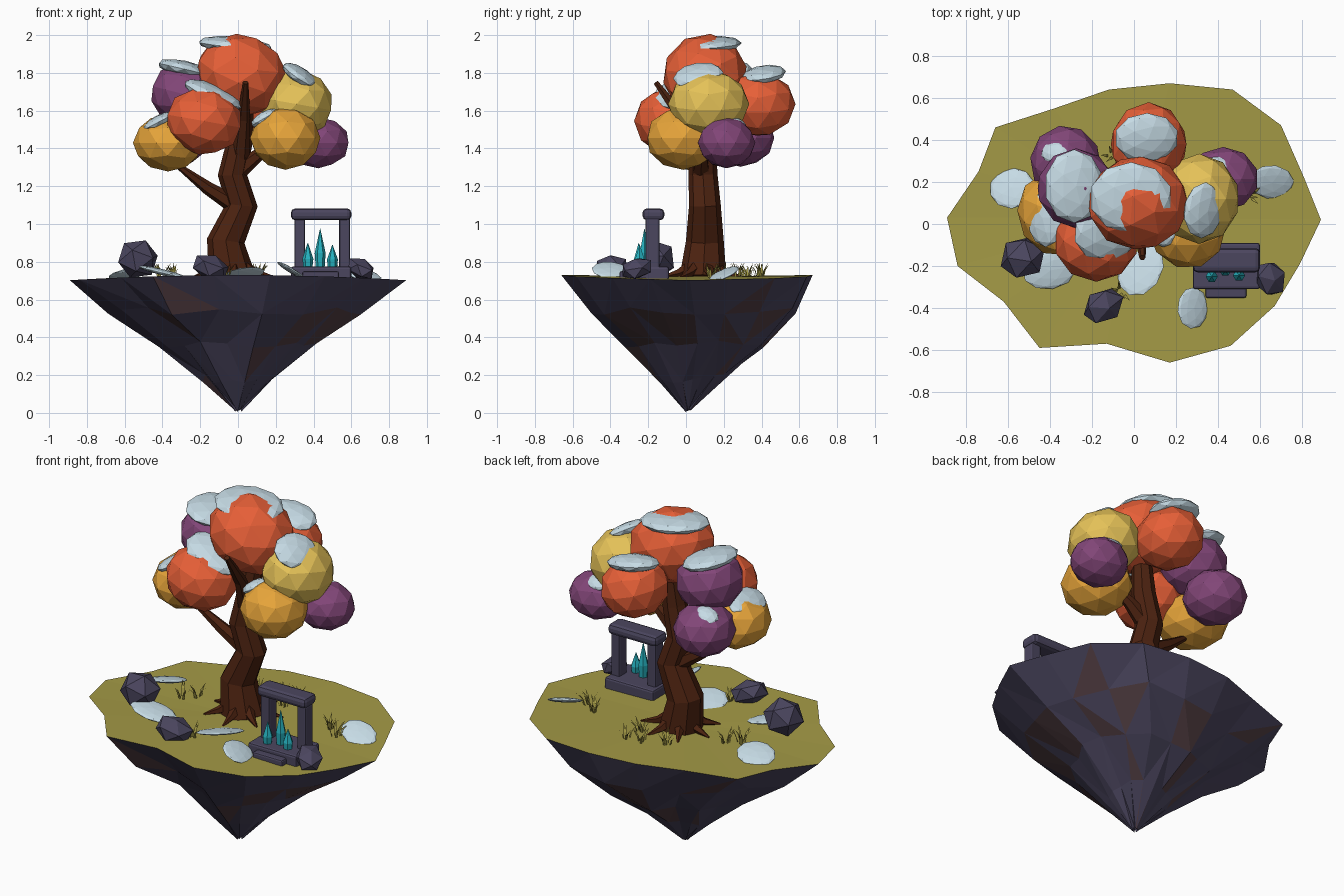
import bpy, bmesh, math, random
from mathutils import Vector, Matrix, Euler

random.seed(4)
cube = bpy.data.objects.get("Cube")
if cube:
    bpy.data.objects.remove(cube)


def material(name, rgb):
    m = bpy.data.materials.new(name)
    m.use_nodes = True
    col = tuple(((c / 255 + 0.055) / 1.055) ** 2.4 for c in rgb) + (1,)
    m.diffuse_color = col
    m.node_tree.nodes["Principled BSDF"].inputs["Base Color"].default_value = col
    return m


ROCK = material("slate", (75, 70, 95))
DIRT = material("brown_earth", (86, 65, 70))
GRASS = material("olive_grass", (164, 154, 70))
SNOW = material("snow", (198, 219, 229))
ORANGE = material("orange_leaves", (230, 95, 55))
YELLOW = material("yellow_leaves", (229, 194, 88))
AMBER = material("amber_leaves", (230, 164, 58))
PURPLE = material("purple_leaves", (130, 70, 120))
BARK = material("bark", (76, 34, 16))
CRYSTAL = material("teal_crystal", (38, 178, 192))


def finish(name, bm, *mats):
    bmesh.ops.recalc_face_normals(bm, faces=bm.faces)
    me = bpy.data.meshes.new(name)
    bm.to_mesh(me)
    bm.free()
    for m in mats:
        me.materials.append(m)
    ob = bpy.data.objects.new(name, me)
    bpy.context.collection.objects.link(ob)
    return ob


def blob(name, mat, loc, radii, tilt=(0, 0, 0), sub=2):
    """Faceted ellipsoid; tilt in degrees."""
    bm = bmesh.new()
    rot = Euler([math.radians(a) for a in tilt])
    bmesh.ops.create_icosphere(bm, subdivisions=sub, radius=1,
                               matrix=Matrix.LocRotScale(Vector(loc), rot, Vector(radii)))
    return finish(name, bm, mat)


def add_tube(bm, path, radii, sides):
    """Tapered tube whose rings turn with the path."""
    pts = [Vector(p) for p in path]
    rings = []
    for i, (p, r) in enumerate(zip(pts, radii)):
        d = pts[min(i + 1, len(pts) - 1)] - pts[max(i - 1, 0)]
        q = Vector((0, 0, 1)).rotation_difference(d)
        rings.append([bm.verts.new(p + q @ Vector((r * math.cos(a), r * math.sin(a), 0)))
                      for a in (math.tau * k / sides for k in range(sides))])
    for a, b in zip(rings, rings[1:]):
        for k in range(sides):
            n = (k + 1) % sides
            bm.faces.new((a[k], a[n], b[n], b[k]))
    bm.faces.new(rings[0][::-1])
    bm.faces.new(rings[-1])


def tube(name, mat, path, radii, sides=6):
    bm = bmesh.new()
    add_tube(bm, path, radii, sides)
    return finish(name, bm, mat)


def box(name, mat, lo, hi, bevel):
    bm = bmesh.new()
    lo, hi = Vector(lo), Vector(hi)
    bmesh.ops.create_cube(bm, size=1, matrix=Matrix.LocRotScale((lo + hi) / 2, None, hi - lo))
    ob = finish(name, bm, mat)
    mod = ob.modifiers.new("rounded_edges", 'BEVEL')
    mod.width, mod.segments = bevel, 2
    return ob


# Floating island: grass lid fanned over shrinking rock rings, bulging to the back
rim = [(.89, .02), (.81, .22), (.70, .47), (.47, .64), (.17, .67), (-.12, .64),
       (-.38, .55), (-.66, .46), (-.74, .25), (-.89, .03), (-.84, -.20), (-.62, -.37),
       (-.45, -.59), (-.13, -.57), (.17, -.66), (.46, -.58), (.67, -.39), (.79, -.19)]
count = len(rim)
bm = bmesh.new()
rings = []
for level, (z, sx, sy, shift) in enumerate([(.73, 1, 1, 0), (.54, .75, .8, .03), (.365, .45, .54, .05),
                                            (.18, .21, .26, .03), (.015, .02, .02, .01)]):
    ring = []
    for x, y in rim:
        wob = 1 + (random.uniform(-.05, .05) if level else 0)
        lift = random.uniform(-.8, .8) * min(z, .03) if level else -.035 * x * x
        ring.append(bm.verts.new((x * sx * wob, y * sy * wob + shift, z + lift)))
    rings.append(ring)
center = bm.verts.new((0, .03, .722))
tip = bm.verts.new((.01, .01, .03))
for k in range(count):
    n = (k + 1) % count
    bm.faces.new((rings[0][k], rings[0][n], center))
    for a, b in zip(rings, rings[1:]):
        quad = (a[k], b[k], b[n], a[n])
        s = random.randint(0, 1)
        quad = quad[s:] + quad[:s]
        for tri in (quad[:3], (quad[0], quad[2], quad[3])):
            bm.faces.new(tri).material_index = 1 if random.random() < .16 else 0
    bm.faces.new((rings[-1][k], tip, rings[-1][n]))
for f in center.link_faces:
    f.material_index = 2
finish("island", bm, ROCK, DIRT, GRASS)

# Trunk, branches and roots
tube("trunk", BARK,
     [(-.03, .09, .71), (-.065, .1, .91), (.02, .1, 1.1), (-.03, .09, 1.26), (.01, .09, 1.44), (.03, .1, 1.62)],
     [.125, .1, .084, .077, .068, .055], 8)
branches = {
    "front_branch": [(.01, .07, 1.36), (.03, -.02, 1.56), (.04, -.16, 1.75)],
    "right_branch": [(0, .1, 1.09), (-.16, .08, 1.19), (-.32, .05, 1.31)],
    "left_branch": [(0, .08, 1.28), (.1, .08, 1.36), (.24, .06, 1.46)],
}
for name, path in branches.items():
    tube(name, BARK, path, [.05, .035, .015])
bm = bmesh.new()
for k in range(7):
    a = math.tau * k / 7 + .3
    d = Vector((math.cos(a), math.sin(a), 0))
    base = Vector((-.03, .09, .77))
    add_tube(bm, [base + d * .07, base + d * .13 - Vector((0, 0, .03)),
                  base + d * random.uniform(.18, .23) - Vector((0, 0, .05))], [.036, .022, .005], 5)
finish("roots", bm, BARK)

# Leaf clusters
for name, mat, loc, radii, tilt in [
    ("crown_leaves", ORANGE, (.02, .10, 1.79), (.25, .225, .212), (12, 22, 0)),
    ("front_leaves", ORANGE, (-.18, -.08, 1.545), (.205, .195, .18), (0, 10, 0)),
    ("back_leaves", ORANGE, (.07, .38, 1.635), (.185, .2, .172), (0, 15, 0)),
    ("right_low_leaves", AMBER, (-.37, .05, 1.43), (.185, .205, .152), (0, 0, 15)),
    ("left_low_leaves", AMBER, (.25, -.015, 1.455), (.185, .2, .168), (0, 0, 20)),
    ("left_high_leaves", YELLOW, (.31, .12, 1.635), (.195, .215, .182), (0, 10, 0)),
    ("right_high_leaves", PURPLE, (-.275, .17, 1.685), (.19, .19, .172), (0, 14, 0)),
    ("right_back_leaves", PURPLE, (-.325, .29, 1.455), (.17, .18, .152), (0, 0, 10)),
    ("left_back_leaves", PURPLE, (.425, .215, 1.43), (.168, .152, .135), (0, 0, 0)),
]:
    blob(name, mat, loc, radii, tilt)

# Snow caps half sunk into the leaves
for name, loc, radii, tilt in [
    ("crown_snow", (-.015, .125, 1.947), (.2, .17, .045), (4, 5, 0)),
    ("right_high_snow", (-.285, .18, 1.82), (.145, .175, .045), (0, 13, 0)),
    ("left_high_snow", (.33, .065, 1.785), (.11, .135, .04), (8, 33, 0)),
    ("back_snow", (.06, .41, 1.79), (.155, .12, .045), (9, 9, 0)),
    ("front_snow", (-.13, -.04, 1.685), (.17, .14, .05), (9, 23, 0)),
    ("right_low_snow", (-.42, .03, 1.54), (.1, .14, .035), (0, -28, 0)),
    ("left_low_snow", (.14, -.03, 1.56), (.08, .08, .035), (0, -30, 0)),
    ("right_back_snow", (-.37, .34, 1.56), (.075, .06, .035), (-25, -15, 0)),
    ("left_back_snow", (.39, .27, 1.53), (.07, .055, .03), (-25, 0, 0)),
]:
    blob(name, SNOW, loc, radii, tilt)

# Snow patches on the ground
for loc, radii, tilt in [
    ((-.58, .17, .735), (.11, .1, .016), (-14, -10, 0)),
    ((-.40, -.22, .745), (.135, .09, .016), (5, 13, 10)),
    ((.03, -.21, .735), (.11, .14, .014), (-9, -15, -20)),
    ((.655, .20, .735), (.11, .085, .014), (18, 16, -10)),
    ((.28, -.40, .755), (.085, .1, .014), (-8, 30, -10)),
]:
    blob("snow_patch", SNOW, loc, radii, tilt)

# Boulders
for loc, radii in [((-.53, -.16, .815), (.115, .105, .108)),
                   ((-.145, -.39, .77), (.11, .085, .07)),
                   ((.65, -.26, .765), (.078, .095, .055))]:
    blob("boulder", ROCK, loc, radii, (20, 15, 30), 1)

# Stone gate
box("gate_base", ROCK, (.28, -.31, .70), (.60, -.09, .775), .012)
box("gate_step", ROCK, (.34, -.352, .70), (.535, -.28, .75), .01)
box("gate_lintel", ROCK, (.28, -.23, 1.02), (.60, -.115, 1.082), .022)
for x in (.327, .565):
    box("gate_pillar", ROCK, (x - .029, -.215, .76), (x + .029, -.14, 1.03), .01)

# Crystals in the gate
for x, y, top in [(.37, -.25, .90), (.435, -.22, .975), (.50, -.245, .89)]:
    h = top - .76
    tube("crystal", CRYSTAL, [(x, y, .76), (x, y, .76 + h * .4), (x, y, top)], [.023, .029, .001], 6)

# Grass tufts of thin bent blades
bm = bmesh.new()
for tx, ty in [(.12, .4), (-.1, .32), (-.41, .06), (.46, .2), (-.07, -.32),
               (.55, .13), (.1, .27), (-.34, .12), (.03, .38)]:
    for k in range(8):
        a = random.uniform(0, math.tau)
        d = Vector((math.cos(a), math.sin(a), 0))
        side = Vector((-d.y, d.x, 0)) * .006
        p = Vector((tx, ty, .715)) + d * random.uniform(0, .03)
        mid = p + d * .012 + Vector((0, 0, .04))
        end = p + d * .04 + Vector((0, 0, random.uniform(.06, .085)))
        v = [bm.verts.new(q) for q in (p - side, p + side, mid + side, mid - side, end)]
        bm.faces.new(v[:4])
        bm.faces.new((v[3], v[2], v[4]))
finish("grass_tufts", bm, GRASS)
